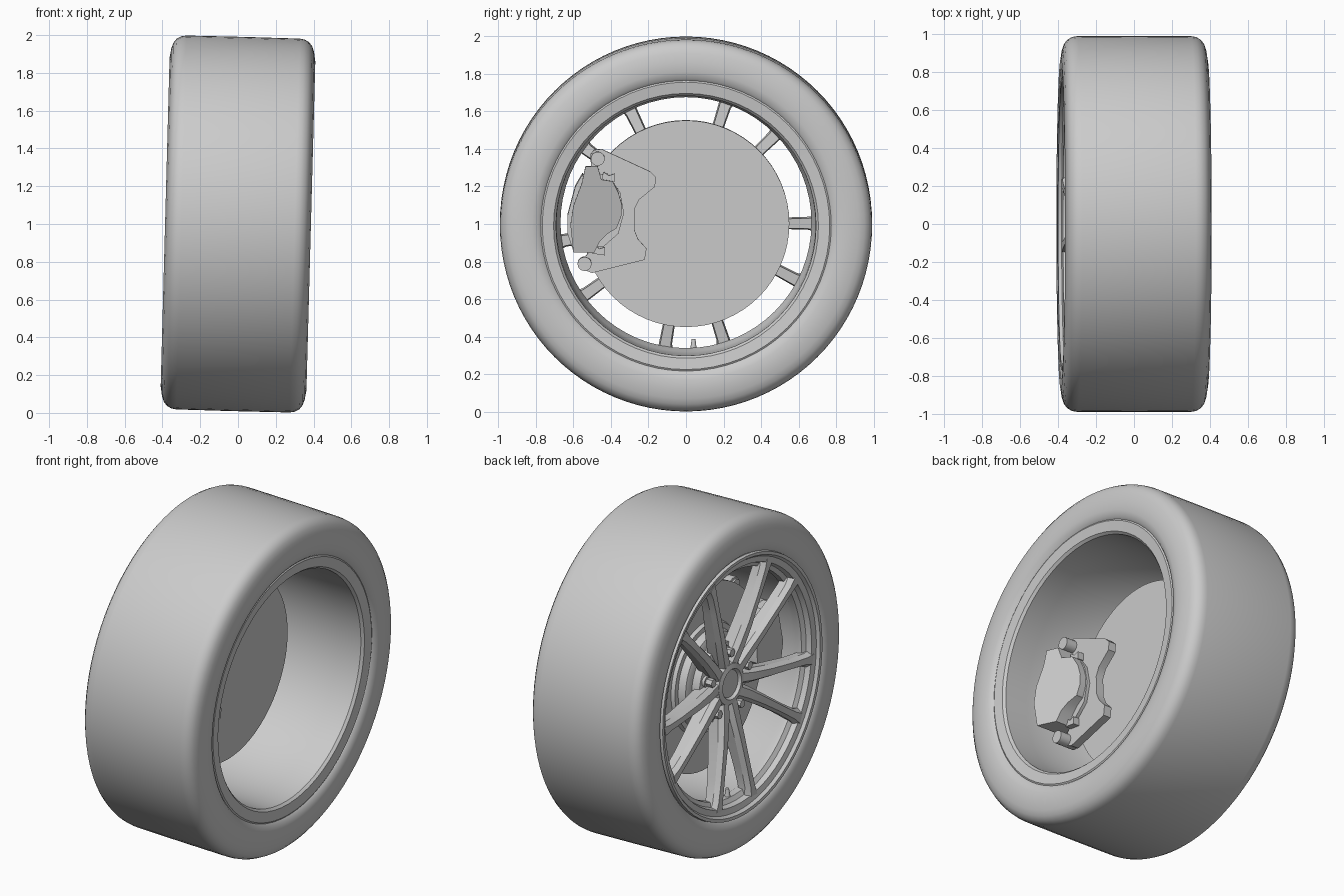
import bpy, bmesh
from math import pi, cos, sin, radians
from mathutils import Matrix, Vector

cube = bpy.data.objects.get("Cube")
if cube:
    bpy.data.objects.remove(cube, do_unlink=True)

grey = bpy.data.materials.new("plain_grey")
grey.use_nodes = True
grey.diffuse_color = (0.6, 0.6, 0.6, 1)
grey.node_tree.nodes["Principled BSDF"].inputs["Base Color"].default_value = (0.6, 0.6, 0.6, 1)

# The wheel is modelled around the x axis, then leaned and lifted onto the ground
PLACE = Matrix.Translation((0, 0, 1)) @ Matrix.Rotation(0.027, 4, 'Y')


def finish(name, bm, smooth=0.6):
    bmesh.ops.remove_doubles(bm, verts=bm.verts, dist=1e-5)
    bmesh.ops.recalc_face_normals(bm, faces=bm.faces)
    for f in bm.faces:
        f.smooth = True
    for e in bm.edges:
        e.smooth = e.calc_face_angle(pi) < smooth
    bm.transform(PLACE)
    mesh = bpy.data.meshes.new(name)
    bm.to_mesh(mesh)
    bm.free()
    mesh.materials.append(grey)
    ob = bpy.data.objects.new(name, mesh)
    bpy.context.collection.objects.link(ob)
    return ob


def skin(bm, rings, closed):
    """Bridge a list of equal closed rings of points."""
    vs = [[bm.verts.new(p) for p in ring] for ring in rings]
    n = len(rings[0])
    for i in range(len(vs) if closed else len(vs) - 1):
        a, b = vs[i], vs[(i + 1) % len(vs)]
        for j in range(n):
            k = (j + 1) % n
            bm.faces.new((a[j], a[k], b[k], b[j]))
    if not closed:
        bm.faces.new(vs[0])
        bm.faces.new(vs[-1])


def lathe(name, profile, segs=64):
    """Spin a closed (x, radius) profile around the x axis."""
    bm = bmesh.new()
    rings = []
    for i in range(segs):
        a = 2 * pi * i / segs
        rings.append([(x, r * cos(a), r * sin(a)) for x, r in profile])
    skin(bm, rings, True)
    bmesh.ops.dissolve_degenerate(bm, dist=1e-5, edges=bm.edges)
    return finish(name, bm)


def prism(name, outline, x0, x1):
    """Extrude a (y, z) outline along x; x1 may be a function of y."""
    top = x1 if callable(x1) else (lambda y: x1)
    bm = bmesh.new()
    skin(bm, [[(x0, y, z - 1) for y, z in outline],
              [(top(y), y, z - 1) for y, z in outline]], False)
    return finish(name, bm)


def rod(name, y, z, r, x0, x1, sides=20):
    return prism(name, [(y + r * cos(2 * pi * i / sides), z + r * sin(2 * pi * i / sides))
                        for i in range(sides)], x0, x1)


# Tyre: half profile mirrored across the middle
half = [(0.0, 0.991), (0.30, 0.990), (0.325, 0.986), (0.35, 0.973), (0.368, 0.95),
        (0.378, 0.92), (0.386, 0.87), (0.384, 0.82), (0.375, 0.785), (0.36, 0.77), (0.28, 0.765)]
lathe("tyre", half + [(-x, r) for x, r in reversed(half[1:])], 96)

# Rim barrel with both flanges
lathe("rim_barrel", [
    (0.362, 0.775), (0.368, 0.765), (0.36, 0.705), (0.345, 0.692), (0.2, 0.69), (-0.24, 0.685),
    (-0.27, 0.668), (-0.31, 0.67), (-0.325, 0.695), (-0.355, 0.705), (-0.362, 0.74),
    (-0.38, 0.752), (-0.382, 0.77), (-0.34, 0.775)], 64)

# Hub with recessed centre
lathe("hub", [(-0.19, 0), (-0.19, 0.23), (-0.25, 0.23), (-0.265, 0.15), (-0.305, 0.12),
              (-0.312, 0.09), (-0.295, 0.08), (-0.295, 0)], 40)

# Forked spokes: stations of (along, sideways, half width, front x, back x)
STATIONS = [(0.09, 0.035, 0.045, -0.30, -0.21), (0.2, 0.052, 0.042, -0.318, -0.215),
            (0.34, 0.082, 0.036, -0.335, -0.235), (0.52, 0.125, 0.032, -0.35, -0.262),
            (0.64, 0.155, 0.036, -0.358, -0.275), (0.695, 0.168, 0.052, -0.36, -0.28)]
for n in range(5):
    spin = Matrix.Rotation(radians(72 * n - 14), 4, 'X')
    bm = bmesh.new()
    for side in (1, -1):
        rings = []
        for u, v, w, front, back in STATIONS:
            section = [(back, -0.8 * w), (front + 0.03, -w), (front, -0.55 * w),
                       (front, 0.55 * w), (front + 0.03, w), (back, 0.8 * w)]
            rings.append([spin @ Vector((x, u, side * v + s)) for x, s in section])
        skin(bm, rings, False)
    finish(f"forked_spoke_{n + 1}", bm, 0.45)
    # Wheel bolt in the wide gap beside each spoke
    a = radians(72 * n + 22)
    y, z = 0.185 * cos(a), 1 + 0.185 * sin(a)
    rod(f"wheel_bolt_{n + 1}", y, z, 0.034, -0.27, -0.24)
    rod(f"wheel_bolt_head_{n + 1}", y, z, 0.025, -0.31, -0.26, 6)

# Brake disc with stepped hat on the outer side
lathe("brake_disc", [(-0.05, 0), (-0.05, 0.55), (-0.075, 0.55), (-0.075, 0.53), (-0.105, 0.53),
                     (-0.105, 0.55), (-0.13, 0.55), (-0.13, 0.33), (-0.15, 0.32),
                     (-0.15, 0.29), (-0.19, 0.275), (-0.2, 0.25), (-0.2, 0)], 64)

# Caliper bracket
prism("caliper_bracket", [
    (-0.51, 1.37), (-0.49, 1.395), (-0.45, 1.40), (-0.19, 1.28), (-0.16, 1.25), (-0.165, 1.20),
    (-0.25, 1.13), (-0.275, 1.08), (-0.275, 0.97), (-0.255, 0.92), (-0.21, 0.87),
    (-0.22, 0.81), (-0.50, 0.74), (-0.55, 0.76), (-0.56, 0.80), (-0.5, 0.87), (-0.5, 1.24)], -0.01, 0.04)
for name, y, z in (("upper", -0.47, 1.35), ("lower", -0.54, 0.79)):
    rod(f"{name}_slide_pin", y, z, 0.037, -0.02, 0.11)

# Caliper body, rising towards its outer edge
prism("caliper_body", [
    (-0.535, 1.31), (-0.47, 1.31), (-0.45, 1.24), (-0.39, 1.23), (-0.36, 1.17), (-0.34, 1.10),
    (-0.345, 1.04), (-0.37, 0.98), (-0.42, 0.95), (-0.46, 0.91), (-0.49, 0.85), (-0.60, 0.855),
    (-0.615, 1.0), (-0.60, 1.10), (-0.555, 1.22)],
    0.02, lambda y: 0.10 + 0.42 * max(0, -0.36 - y))
prism("caliper_bridge", [(-0.565, 0.87), (-0.60, 0.86), (-0.63, 0.95), (-0.63, 1.05),
                         (-0.59, 1.2), (-0.55, 1.27), (-0.54, 1.2), (-0.56, 1.08)], -0.2, 0.12)
prism("caliper_outer_jaw", [(-0.54, 1.27), (-0.45, 1.26), (-0.38, 1.14), (-0.38, 0.96),
                            (-0.47, 0.87), (-0.60, 0.86), (-0.63, 1.0), (-0.59, 1.2)], -0.215, -0.15)

# Brake pads and their spring clips
PAD = [(-0.54, 1.25), (-0.42, 1.27), (-0.35, 1.17), (-0.33, 1.06), (-0.36, 0.95), (-0.44, 0.88), (-0.55, 0.88)]
prism("inner_pad", PAD, -0.05, 0.06)
prism("outer_pad", PAD, -0.16, -0.13)
for name, y, z in (("upper", -0.41, 1.25), ("lower", -0.46, 0.86)):
    prism(f"{name}_spring_clip", [(y - 0.04, z - 0.015), (y + 0.03, z - 0.025), (y + 0.03, z + 0.02),
                                  (y, z + 0.01), (y - 0.03, z + 0.03)], -0.04, 0.08)

# Tyre valve on the rim
bm = bmesh.new()
bmesh.ops.create_cone(bm, cap_ends=True, segments=12, radius1=0.018, radius2=0.01, depth=0.06,
                      matrix=Matrix.Translation((-0.29, 0.04, -0.65)))
finish("valve", bm)
